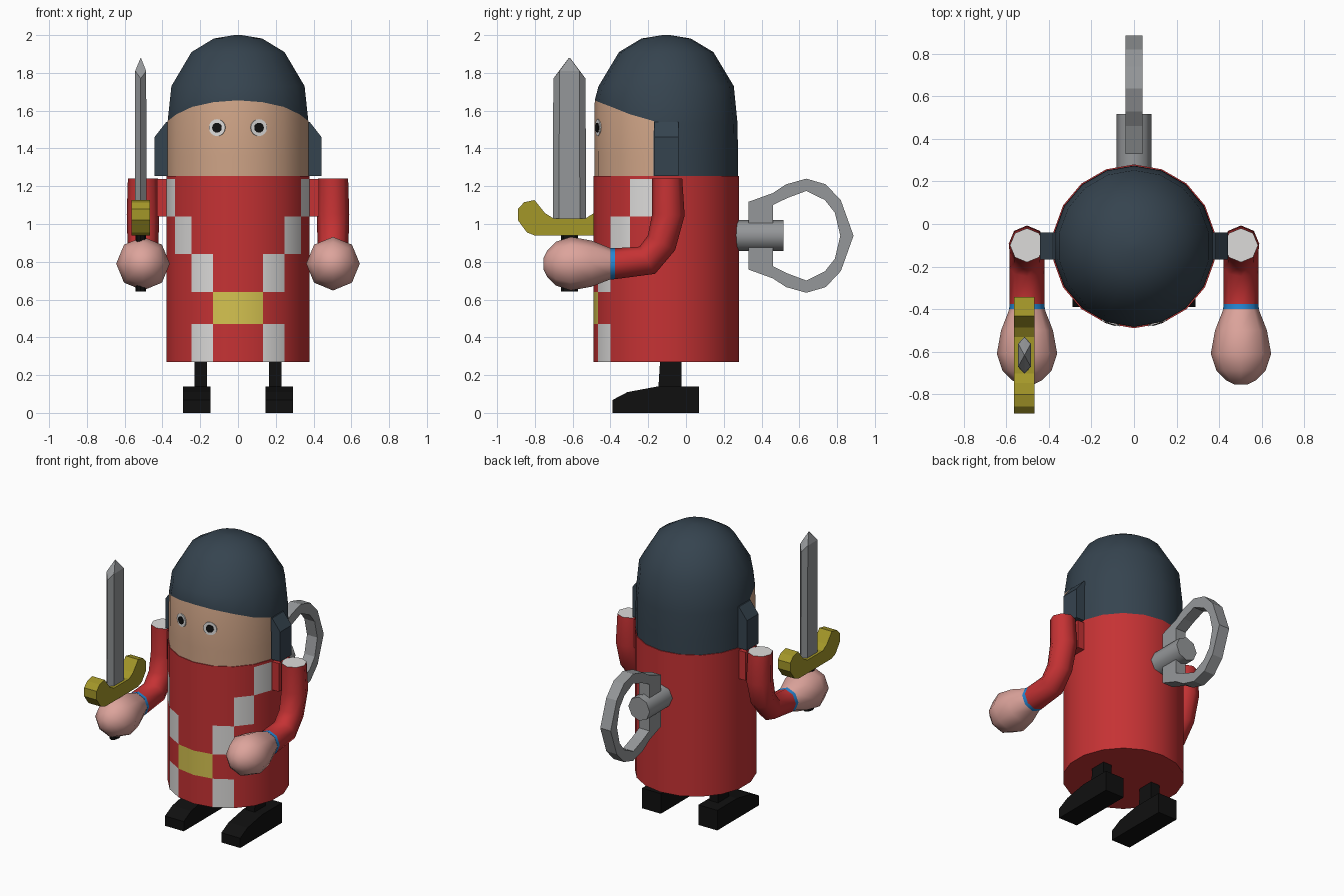
import bpy, bmesh, math
from mathutils import Vector

if "Cube" in bpy.data.objects:
    bpy.data.objects.remove(bpy.data.objects["Cube"])

def mat(name, r, g, b):
    m = bpy.data.materials.new(name)
    m.diffuse_color = (r, g, b, 1)
    m.use_nodes = True
    m.node_tree.nodes["Principled BSDF"].inputs["Base Color"].default_value = m.diffuse_color
    return m

RED = mat("red", .56, .032, .034)
WHITE = mat("white", .72, .71, .70)
YELLOW = mat("belt yellow", .66, .54, .08)
OLIVE = mat("guard gold", .37, .31, .022)
SLATE = mat("helmet slate", .036, .057, .078)
SKIN = mat("face skin", .62, .37, .24)
PINK = mat("hand pink", .72, .37, .33)
BLACK = mat("black", .005, .005, .005)
BLUE = mat("cuff blue", .02, .25, .68)
GREY = mat("metal grey", .30, .31, .32)
CY = -0.105  # body axis

def finish(name, bm, mats, smooth=None):
    bmesh.ops.recalc_face_normals(bm, faces=bm.faces)
    me = bpy.data.meshes.new(name)
    bm.to_mesh(me)
    bm.free()
    for m in mats:
        me.materials.append(m)
    ob = bpy.data.objects.new(name, me)
    bpy.context.collection.objects.link(ob)
    if smooth:
        bpy.ops.object.select_all(action='DESELECT')
        ob.select_set(True)
        bpy.context.view_layer.objects.active = ob
        bpy.ops.object.shade_smooth_by_angle(angle=math.radians(smooth))
    return ob

def loft(name, rings, mats, rule=lambda i, j: 0, caps=(0, 0), smooth=None):
    """Skin a list of equal rings; rule(ring, segment) picks the material."""
    bm = bmesh.new()
    vs = [[bm.verts.new(p) for p in r] for r in rings]
    n = len(vs[0])
    for i in range(len(vs) - 1):
        for j in range(n):
            k = (j + 1) % n
            f = bm.faces.new((vs[i][j], vs[i][k], vs[i + 1][k], vs[i + 1][j]))
            f.material_index = rule(i, j)
    for ring, c in ((vs[0], caps[0]), (vs[-1], caps[1])):
        bm.faces.new(ring).material_index = c
    return finish(name, bm, mats, smooth)

def extrude_x(name, pts, x0, x1, m):
    """Extrude a (y, z) outline between x0 and x1."""
    return loft(name, [[(x, y, z) for y, z in pts] for x in (x0, x1)], [m])

def circle(r, z, n=18):
    return [(r * math.sin(math.tau * j / n), CY - r * math.cos(math.tau * j / n), z)
            for j in range(n)]

# Body: checker pattern chosen by row and by facet counted from the front
def body_rule(i, j):
    k = min(j, 17 - j)
    if i == 1:
        return 2 if k == 0 else 0
    return 1 if {0: 1, 2: 1, 3: 2, 4: 3}.get(i) == k else 0

loft("body", [circle(.385, z) for z in (.27, .47, .64, .84, 1.04, 1.237, 1.255)],
     [RED, WHITE, YELLOW], body_rule, smooth=40)

# Head: helmet dome with the face as front facets under a curved brow line
brow = [1.655, 1.645, 1.62, 1.58, 1.545] + [1.53] * 5
brow_ring = [(x, y, brow[min(j, 18 - j)]) for j, (x, y, z) in enumerate(circle(.378, 0))]
loft("head", [circle(.38, 1.25), circle(.38, 1.36), brow_ring, circle(.358, 1.73),
              circle(.25, 1.91), circle(.13, 1.982), circle(.02, 2.0)],
     [SLATE, SKIN], lambda i, j: int(i < 2 and min(j, 17 - j) < 4), smooth=40)

# Eyes: thin plates turned to follow the face
def disc(name, s, r, out, m):
    a = s * math.radians(17)
    nrm = Vector((math.sin(a), -math.cos(a), 0))
    side = Vector((math.cos(a), math.sin(a), 0))
    c = Vector((0, CY, 1.51))
    rings = [[c + nrm * d + side * r * math.cos(t) + Vector((0, 0, r * math.sin(t)))
              for t in (math.tau * j / 16 for j in range(16))] for d in (out - .007, out)]
    loft(name, rings, [m])

def tube(name, x, path, mats, rule=lambda i, j: 0, caps=(0, 0)):
    """Octagonal tube; path rows are y, z, radius, direction angle in the yz plane."""
    rings = []
    for y, z, r, ang in path:
        t = math.radians(ang)
        up = Vector((0, -math.sin(t), math.cos(t)))
        rings.append([Vector((x, y, z)) + up * r * math.cos(k * math.pi / 4)
                      + Vector((r * math.sin(k * math.pi / 4), 0, 0)) for k in range(8)])
    return loft(name, rings, mats, rule, caps, smooth=50)

for s, side in ((-1, "left"), (1, "right")):
    disc(side + "_eye", s, .045, .380, WHITE)
    disc(side + "_pupil", s, .026, .384, BLACK)

    # Ear flap with sloping top, and the shoulder mount under it
    prof = [(.35, 1.253), (.442, 1.253), (.442, 1.46), (.38, 1.54), (.35, 1.54)]
    loft(side + "_ear_flap", [[(s * x, y, z) for x, z in prof] for y in (-.167, -.04)], [SLATE])
    extrude_x(side + "_shoulder_mount",
              [(-.165, 1.04), (-.04, 1.04), (-.04, 1.237), (-.165, 1.237)],
              s * .35, s * .43, RED)

    # Bent sleeve with white shoulder end and blue cuff
    tube(side + "_arm", s * .503,
         [(-.10, 1.24, .08, -90), (-.093, 1.05, .086, -93), (-.13, .90, .082, -118),
          (-.205, .808, .083, -150), (-.375, .79, .082, -180), (-.40, .79, .084, -180)],
         [RED, BLUE, WHITE], lambda i, j: int(i == 4), caps=(2, 1))

    # Fist
    tube(side + "_hand", s * .503,
         [(-.398, .79, .082, 180), (-.50, .79, .122, 180), (-.61, .79, .142, 180),
          (-.69, .79, .115, 180), (-.735, .79, .07, 180), (-.755, .79, .03, 180)], [PINK])

    # Leg and shoe
    extrude_x(side + "_leg", [(-.147, .12), (-.025, .12), (-.025, .28), (-.137, .28)],
              s * .163, s * .23, BLACK)
    extrude_x(side + "_shoe", [(-.39, 0), (.07, 0), (.07, .14), (-.15, .14),
                               (-.31, .11), (-.39, .068)], s * .145, s * .29, BLACK)

# Sword: hexagonal blade, hooked guard, grip
SX, SY = -.515, -.617
hexa = [(0, -.088), (.03, -.055), (.03, .055), (0, .088), (-.03, .055), (-.03, -.055)]
def blade_ring(z, k=1, lift=0):
    return [(SX + x * k, SY + y * k, z + (lift if x else 0)) for x, y in hexa]
loft("sword_blade", [blade_ring(1.0), blade_ring(1.77, .97, .04), blade_ring(1.88, .03)], [GREY])

half = [(.085, 1.03), (.13, 1.058), (.185, 1.127), (.24, 1.115),
        (.273, 1.08), (.273, 1.02), (.225, .955), (.18, .938)]
extrude_x("sword_guard", [(SY + y, z) for y, z in half] + [(SY - y, z) for y, z in half[::-1]],
          SX - .048, SX + .048, OLIVE)
loft("sword_grip", [[(SX + .028 * math.cos(a), SY + .045 * math.sin(a), z)
                     for a in (math.tau * k / 8 for k in range(8))] for z in (.643, .95)], [BLACK])

# Wind-up key: shaft and flat ring handle
tube("key_shaft", 0, [(.25, .94, .082, 0), (.517, .94, .082, 0)], [GREY])
outer = [(.33, 1.117), (.46, 1.164), (.53, 1.21), (.637, 1.24), (.74, 1.21), (.82, 1.125)]
inner = [(.46, 1.055), (.46, 1.10), (.535, 1.137), (.637, 1.175), (.735, 1.127), (.788, 1.06)]
def loop(pts, end):
    return pts + [end] + [(y, 1.876 - z) for y, z in pts[::-1]]
o, n = loop(outer, (.887, .938)), loop(inner, (.817, .938))
def at(pts, x):
    return [(x, y, z) for y, z in pts]
bm = bmesh.new()
loops = [[bm.verts.new(p) for p in r] for r in (at(o, -.04), at(o, .04), at(n, .04), at(n, -.04))]
for a, b in zip(loops, loops[1:] + loops[:1]):
    for j in range(len(a)):
        k = (j + 1) % len(a)
        bm.faces.new((a[j], a[k], b[k], b[j]))
finish("key_handle", bm, [GREY])
